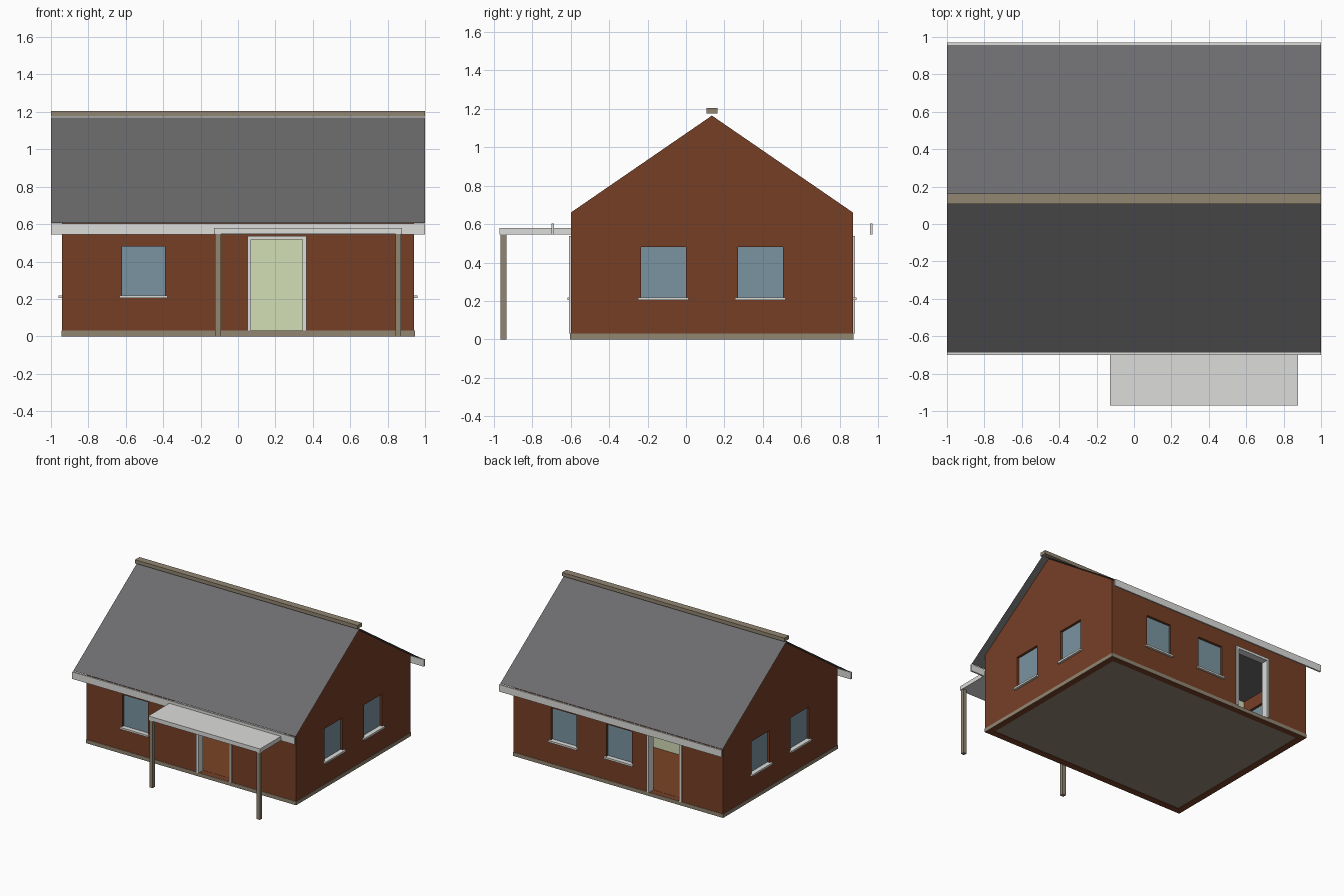
import bpy
import bmesh

old = bpy.data.objects.get("Cube")
if old:
    bpy.data.objects.remove(old, do_unlink=True)


def material(name, hex_code):
    srgb = [int(hex_code[i:i + 2], 16) / 255 for i in (0, 2, 4)]
    col = [((c + 0.055) / 1.055) ** 2.4 for c in srgb] + [1]
    m = bpy.data.materials.new(name)
    m.use_nodes = True
    m.diffuse_color = col
    m.node_tree.nodes["Principled BSDF"].inputs["Base Color"].default_value = col
    return m


brick = material("brick red brown", "763f26")
slate = material("slate grey", "6c6c6e")
trim = material("pale grey trim", "dcdcda")
stone = material("stone tan", "928672")
glass = material("window blue", "7a94a0")
plaster = material("pale green plaster", "d2ddb5")
wood = material("floor brown", "7c4426")


def finish(name, bm, mat):
    bmesh.ops.recalc_face_normals(bm, faces=bm.faces)
    mesh = bpy.data.meshes.new(name)
    bm.to_mesh(mesh)
    bm.free()
    mesh.materials.append(mat)
    ob = bpy.data.objects.new(name, mesh)
    bpy.context.collection.objects.link(ob)
    return ob


def box(name, mat, xs, ys, zs):
    """Box between the given limits on each axis."""
    bm = bmesh.new()
    bmesh.ops.create_cube(bm, size=1)
    for v in bm.verts:
        v.co = [r[0] if c < 0 else r[1] for c, r in zip(v.co, (xs, ys, zs))]
    return finish(name, bm, mat)


def extrude_x(name, mat, profile, half, closed=True):
    """Sweep a (y, z) profile along x; an open profile gives a bare sheet."""
    bm = bmesh.new()
    a, b = ([bm.verts.new((x, y, z)) for y, z in profile] for x in (-half, half))
    n = len(profile)
    for i in range(n if closed else n - 1):
        j = (i + 1) % n
        bm.faces.new((a[i], a[j], b[j], b[i]))
    if closed:
        bm.faces.new(a)
        bm.faces.new(b)
    return finish(name, bm, mat)


HX, FRONT, BACK, MID = 0.942, -0.6, 0.87, 0.135
T, EAVE, APEX = 0.05, 0.66, 1.165
WIN_Z, DOOR_Z = (0.215, 0.48), (0.03, 0.537)

# Gabled wall block, hollowed and pierced below
walls = extrude_x("brick_walls", brick, [(FRONT, 0), (BACK, 0), (BACK, EAVE),
                                         (MID, APEX), (FRONT, EAVE)], HX)
cutters = [box("room_cutter", brick, (-HX + T, HX - T), (FRONT + T, BACK - T), (-1, 2))]


def wall_box(name, mat, side, span, depth, zs):
    """Box on one wall; depth is measured inward from the wall's outer face."""
    d0, d1 = depth
    if side == "front":
        return box(name, mat, span, (FRONT + d0, FRONT + d1), zs)
    if side == "back":
        return box(name, mat, span, (BACK - d1, BACK - d0), zs)
    if side == "left":
        return box(name, mat, (HX - d1, HX - d0), span, zs)
    return box(name, mat, (-HX + d0, -HX + d1), span, zs)


# Windows: opening, pane and sill
windows = [("front", -0.62, -0.39), ("back", 0.375, 0.605), ("back", -0.125, 0.105)]
for side in ("left", "right"):
    windows += [(side, -0.235, 0.0), (side, 0.27, 0.505)]
for side, a, b in windows:
    cutters.append(wall_box("window_cutter", brick, side, (a, b), (-0.1, 0.1), WIN_Z))
    wall_box(side + "_window_pane", glass, side, (a, b), (0.02, 0.03), WIN_Z)
    wall_box(side + "_window_sill", trim, side, (a - 0.014, b + 0.014),
             (-0.018, 0.02), (0.204, 0.219))

# Open doorways with frames on three sides
for side, a, b in (("front", 0.05, 0.365), ("back", -0.575, -0.26)):
    w, depth, top = 0.02, (-0.01, T), DOOR_Z[1]
    cutters.append(wall_box("door_cutter", brick, side, (a + 0.005, b - 0.005),
                            (-0.1, 0.1), (DOOR_Z[0], top - 0.005)))
    wall_box(side + "_door_frame_post_a", trim, side, (a, a + w), depth, DOOR_Z)
    wall_box(side + "_door_frame_post_b", trim, side, (b - w, b), depth, DOOR_Z)
    wall_box(side + "_door_frame_head", trim, side, (a + w, b - w), depth, (top - w, top))

# Cut the openings
bpy.context.view_layer.objects.active = walls
for c in cutters:
    mod = walls.modifiers.new("opening", "BOOLEAN")
    mod.operation, mod.solver, mod.object = "DIFFERENCE", "EXACT", c
    bpy.ops.object.modifier_apply(modifier=mod.name)
    bpy.data.objects.remove(c, do_unlink=True)

# Plinth strips around the foot of the walls
for side in ("front", "back"):
    wall_box(side + "_plinth", stone, side, (-HX - 0.003, HX + 0.003), (-0.003, 0.002), (0, 0.03))
for side in ("left", "right"):
    wall_box(side + "_plinth", stone, side, (FRONT, BACK), (-0.003, 0.002), (0, 0.03))

# Interior: slab, floor, partition and ceiling
inner_x, inner_y = (-HX + T, HX - T), (FRONT + T, BACK - T)
box("floor_slab", stone, inner_x, inner_y, (0.004, 0.026))
box("floor_boards", wood, inner_x, inner_y, (0.026, 0.031))
box("partition_wall", plaster, inner_x, (0.17, 0.21), (0.031, 0.58))
box("ceiling", slate, inner_x, inner_y, (0.58, 0.6))

# Roof sheets, ridge cap and fascia boards
slope = (APEX - EAVE) / (MID - FRONT)
run, lift = 0.823, 0.005
eave_z = APEX + lift - run * slope
extrude_x("roof", slate, [(MID - run, eave_z), (MID, APEX + lift), (MID + run, eave_z)],
          1.0, closed=False)
box("ridge_cap", stone, (-1, 1), (MID - 0.028, MID + 0.028), (1.176, 1.205))
for name, s in (("front_fascia", -1), ("back_fascia", 1)):
    ys = sorted((MID + s * run, MID + s * (run + 0.013)))
    box(name, trim, (-1, 1), ys, (0.545, 0.602))

# Porch canopy on two posts
box("porch_canopy", trim, (-0.127, 0.877), (-0.97, FRONT), (0.546, 0.58))
for name, x in (("porch_post_a", -0.107), ("porch_post_b", 0.857)):
    box(name, stone, (x - 0.015, x + 0.015), (-0.965, -0.935), (0, 0.546))
